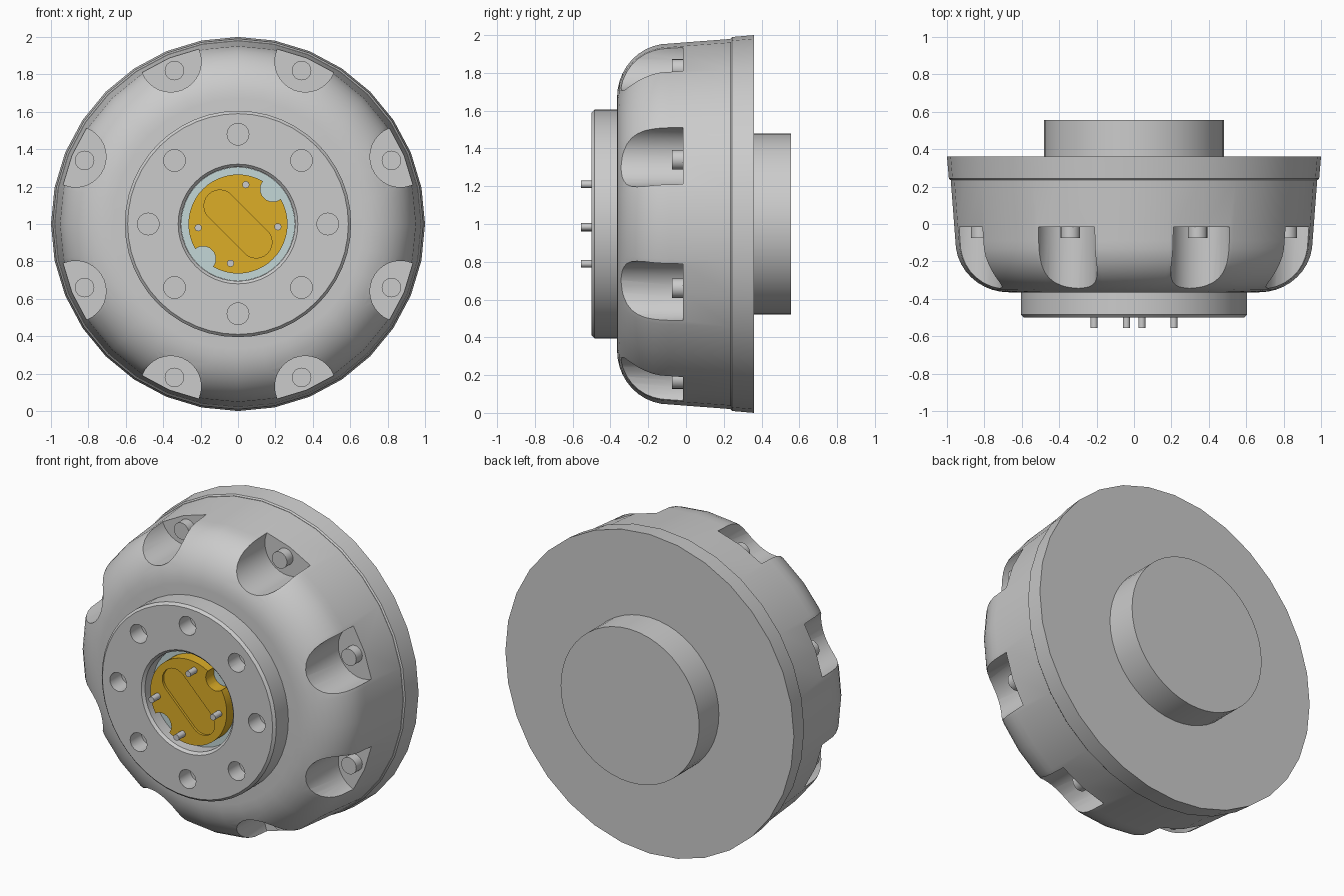
import bpy, bmesh
from math import sin, cos, pi, radians
from mathutils import Vector

if "Cube" in bpy.data.objects:
    bpy.data.objects.remove(bpy.data.objects["Cube"])


def finish(name, bm, color=None):
    bmesh.ops.recalc_face_normals(bm, faces=bm.faces)
    me = bpy.data.meshes.new(name)
    bm.to_mesh(me)
    bm.free()
    ob = bpy.data.objects.new(name, me)
    bpy.context.collection.objects.link(ob)
    if color:
        mat = bpy.data.materials.new(name + "_paint")
        mat.diffuse_color = color
        mat.use_nodes = True
        mat.node_tree.nodes["Principled BSDF"].inputs["Base Color"].default_value = mat.diffuse_color
        me.materials.append(mat)
    return ob


def lathe(name, profile, seg, color=None):
    """Spin a (radius, y) profile about the wheel axis (y through z = 1)."""
    bm = bmesh.new()
    vs = [bm.verts.new((0, y, 1 + r)) for r, y in profile]
    es = [bm.edges.new(p) for p in zip(vs, vs[1:])]
    bmesh.ops.spin(bm, geom=vs + es, cent=(0, 0, 1), axis=(0, 1, 0),
                   angle=2 * pi, steps=seg)
    bmesh.ops.remove_doubles(bm, verts=bm.verts, dist=1e-4)
    return finish(name, bm, color)


def prisms(name, outlines, y0, y1, color=None):
    """Solid extrusions along y of one or more (x, z) outlines."""
    bm = bmesh.new()
    for pts in outlines:
        a = [bm.verts.new((x, y0, z)) for x, z in pts]
        b = [bm.verts.new((x, y1, z)) for x, z in pts]
        bm.faces.new(a)
        bm.faces.new(b[::-1])
        n = len(pts)
        for i in range(n):
            bm.faces.new((a[i], b[i], b[(i + 1) % n], a[(i + 1) % n]))
    return finish(name, bm, color)


def arc(cx, cz, r, a0=0, a1=360, n=24):
    """Points on an arc; a full circle leaves out the repeated end point."""
    steps = n if a1 - a0 == 360 else n - 1
    return [(cx + r * cos(radians(a0 + (a1 - a0) * i / steps)),
             cz + r * sin(radians(a0 + (a1 - a0) * i / steps))) for i in range(n)]


def ring_of_circles(dist, r, start, n=24):
    angles = [radians(start + 45 * k) for k in range(8)]
    return [arc(dist * cos(a), 1 + dist * sin(a), r, n=n) for a in angles]


def cut(ob, cutter):
    cutter.hide_render = True
    mod = ob.modifiers.new("cut", 'BOOLEAN')
    mod.operation = 'DIFFERENCE'
    mod.solver = 'EXACT'
    mod.object = cutter
    bpy.context.view_layer.objects.active = ob
    bpy.ops.object.modifier_apply(modifier=mod.name)
    bpy.data.objects.remove(cutter)


GOLD = (0.72, 0.42, 0.02, 1)
PALE_BLUE = (0.55, 0.68, 0.68, 1)

# Rounded body with eight bolt pockets
shoulder = [(0.67 + 0.285 * sin(t), -0.09 - 0.275 * cos(t))
            for t in (i * pi / 2 / 10 for i in range(11))]
body = lathe("wheel_body", [(0, -0.365)] + shoulder + [(0.98, 0.24), (0, 0.24)], 32)
cut(body, prisms("pocket_cutter", ring_of_circles(0.94, 0.163, 22.5, 32), -0.6, -0.015))

# Bolts standing on the pocket floors
prisms("pocket_bolts", ring_of_circles(0.888, 0.052, 22.5), -0.075, -0.005)

# Rear rim and rear boss
lathe("rear_rim", [(0, 0.236), (0.982, 0.236), (0.99, 0.244), (1.0, 0.36), (0, 0.36)], 32)
lathe("rear_boss", [(0, 0.35), (0.48, 0.35), (0.48, 0.555), (0, 0.555)], 48)

# Front hub plate with bore and bolt holes
hub = lathe("hub_plate", [(0, -0.39), (0.305, -0.39), (0.305, -0.485), (0.32, -0.5),
                          (0.59, -0.5), (0.605, -0.485), (0.605, -0.35), (0, -0.35)], 48)
cut(hub, prisms("hole_cutter", ring_of_circles(0.48, 0.058, 0), -0.6, -0.39))

# Pale blue bore floor
lathe("bore_floor", [(0, -0.41), (0.304, -0.41), (0.304, -0.38), (0, -0.38)], 48, PALE_BLUE)

# Gold centre disc with two edge notches and a shallow diagonal slot
disc = lathe("centre_disc", [(0, -0.49), (0.265, -0.49), (0.265, -0.4), (0, -0.4)], 48, GOLD)
cut(disc, prisms("notch_cutter", [arc(0.187, 1.187, 0.068), arc(-0.187, 0.813, 0.068)],
                 -0.6, -0.3))
slot = arc(-0.097, 1.097, 0.085, 45, 225, 13) + arc(0.097, 0.903, 0.085, 225, 405, 13)
cut(disc, prisms("slot_cutter", [slot], -0.6, -0.475))

# Contact pins
pins = [(0.042, 1.21), (0.213, 0.985), (-0.213, 0.98), (-0.04, 0.79)]
prisms("contact_pins", [arc(x, z, 0.019, n=16) for x, z in pins], -0.555, -0.45)

# Smooth curved surfaces, keep edges sharp
bpy.ops.object.select_all(action='SELECT')
bpy.ops.object.shade_smooth_by_angle(angle=radians(30))
